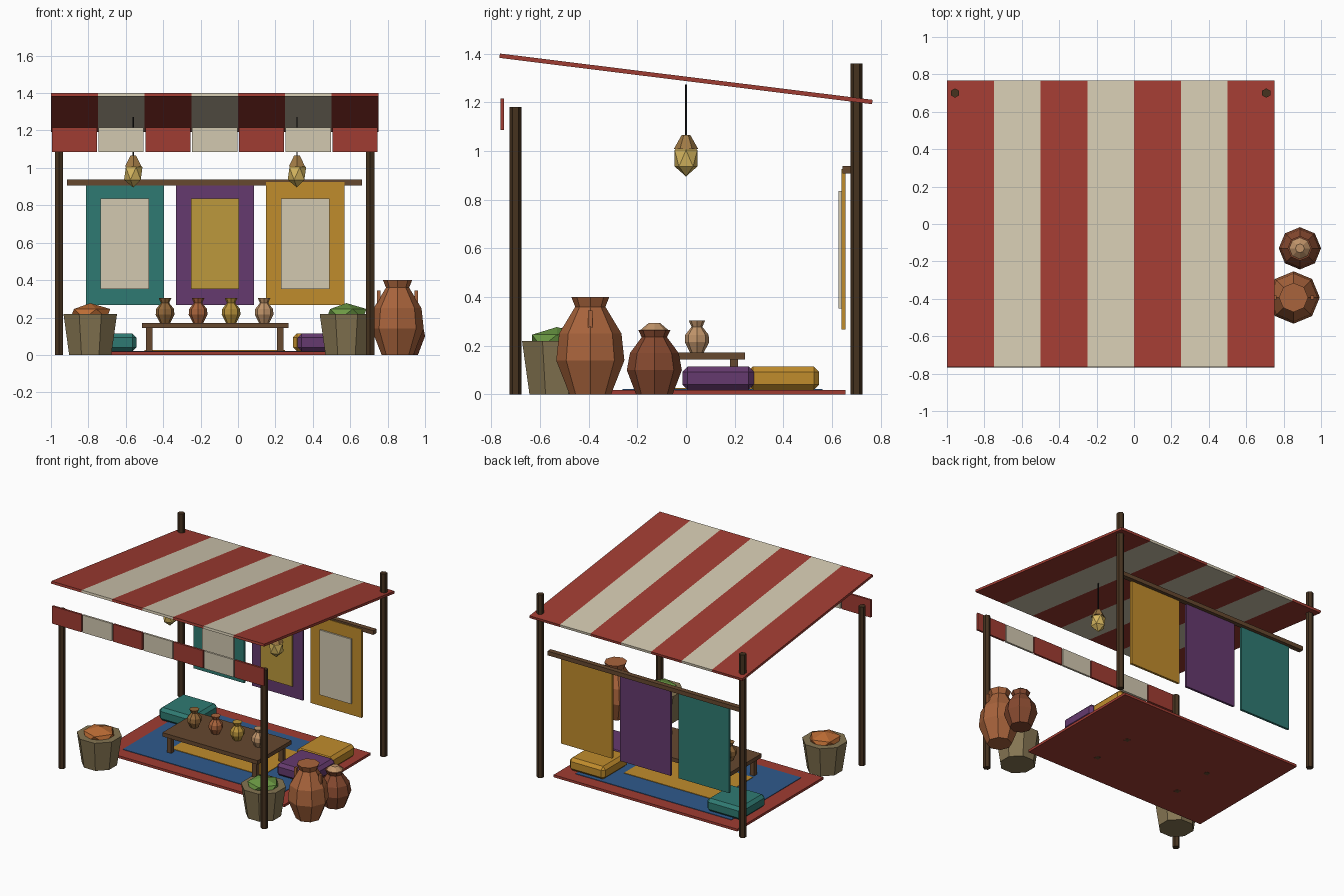
import bpy, bmesh, math
from math import sin, cos, pi

if "Cube" in bpy.data.objects:
    bpy.data.objects.remove(bpy.data.objects["Cube"])

CX = -0.125  # stall centre line
mats = {}
HEX = dict(red='A03C32', cream='D2C8B0', wood='66482F', dark='46321F', blue='2F5A8C',
           gold='C08C2C', teal='2F7A72', purple='653A6E', clay='A9643C', brown='86492F',
           tan='C0946A', ochre='94693A', yellow='B8923A', basket='857552', orange='BC6C34',
           green='6C9A44', glow='D8B860', cap='A07A45', black='1C1A18', mustard='BC983C')


def mat(name):
    if name not in mats:
        m = bpy.data.materials.new(name)
        rgb = [int(HEX[name][i:i + 2], 16) / 255 for i in (0, 2, 4)]
        m.diffuse_color = [c / 12.92 if c < 0.04 else ((c + 0.055) / 1.055) ** 2.4 for c in rgb] + [1]
        m.use_nodes = True
        m.node_tree.nodes["Principled BSDF"].inputs["Base Color"].default_value = m.diffuse_color
        mats[name] = m
    return mats[name]


def finish(bm, name, color):
    bmesh.ops.recalc_face_normals(bm, faces=bm.faces)
    me = bpy.data.meshes.new(name)
    bm.to_mesh(me)
    bm.free()
    ob = bpy.data.objects.new(name, me)
    bpy.context.collection.objects.link(ob)
    me.materials.append(mat(color))
    return ob


def box(name, x, y, z, color, bevel=0):
    """Box from (min, max) ranges on each axis."""
    bm = bmesh.new()
    bmesh.ops.create_cube(bm, size=1)
    for v in bm.verts:
        v.co = [(r[0] + r[1]) / 2 + c * (r[1] - r[0]) for r, c in zip((x, y, z), v.co)]
    if bevel:
        bmesh.ops.bevel(bm, geom=bm.edges[:], offset=bevel, segments=1, affect='EDGES')
    return finish(bm, name, color)


def lathe(name, x, y, profile, color, sides=8, start=pi / 2):
    """Faceted solid from (radius, z) points, capped at both ends."""
    bm = bmesh.new()
    rings = []
    for r, z in profile:
        angles = [start + 2 * pi * i / sides for i in range(sides)]
        rings.append([bm.verts.new((x + r * cos(a), y + r * sin(a), z)) for a in angles])
    for lo, hi in zip(rings, rings[1:]):
        for i in range(sides):
            j = (i + 1) % sides
            bm.faces.new((lo[i], lo[j], hi[j], hi[i]))
    bm.faces.new(rings[0])
    bm.faces.new(rings[-1])
    return finish(bm, name, color)


def gem(name, loc, scale, color):
    bm = bmesh.new()
    bmesh.ops.create_icosphere(bm, subdivisions=1, radius=1)
    for v in bm.verts:
        v.co = [l + s * c for l, s, c in zip(loc, scale, v.co)]
    return finish(bm, name, color)


# posts
for side, s in (('left', -1), ('right', 1)):
    for end, y, h in (('front', -0.70, 1.18), ('back', 0.70, 1.36)):
        lathe(f'{end}_{side}_post', CX + s * 0.832, y, [(0.025, 0), (0.025, h)], 'dark', 6)

# sloping striped canopy and front valance
for i in range(7):
    color = 'cream' if i % 2 else 'red'
    x = -1 + 0.25 * i
    stripe = box(f'canopy_stripe_{i}', (x, x + 0.2505), (-0.771, 0.771), (-0.009, 0.009), color)
    stripe.rotation_euler.x = -math.atan2(0.19, 1.53)
    stripe.location.z = 1.296
    box(f'valance_{i}', (x + 0.005, x + 0.246), (-0.762, -0.747), (1.085, 1.215), color)

# layered floor rug
for name, hx, hy, top, color in (('rug_border', 0.755, 0.505, 0.018, 'red'),
                                 ('rug_field', 0.64, 0.41, 0.022, 'blue'),
                                 ('rug_centre', 0.375, 0.22, 0.026, 'gold')):
    box(name, (CX - hx, CX + hx), (0.15 - hy, 0.15 + hy), (top - 0.018 if hx > 0.7 else 0.012, top), color)

# low table
box('table_top', (-0.513, 0.27), (-0.155, 0.242), (0.143, 0.172), 'wood')
for i, x in enumerate((-0.475, 0.225)):
    for j, y in enumerate((-0.113, 0.197)):
        box(f'table_leg_{i}{j}', (x - 0.017, x + 0.017), (y - 0.017, y + 0.017), (-0.001, 0.145), 'wood')

# small vases on the table
VASE = [(0.028, 0.172), (0.05, 0.215), (0.048, 0.245), (0.022, 0.278), (0.034, 0.304)]
for i, color in enumerate(('ochre', 'clay', 'yellow', 'tan')):
    lathe(f'small_vase_{i}', -0.39 + 0.1765 * i, 0.045, VASE, color)

# hanging lanterns
for i, x in enumerate((-0.56, 0.315)):
    gem(f'lantern_glass_{i}', (x, 0, 0.97), (0.055, 0.055, 0.075), 'glow')
    lathe(f'lantern_cap_{i}', x, 0, [(0.05, 1.008), (0.018, 1.065)], 'cap', 6)
    lathe(f'lantern_cord_{i}', x, 0, [(0.004, 1.06), (0.004, 1.272)], 'black', 6)

# display rail with hanging rugs
box('display_rail', (-0.914, 0.663), (0.643, 0.68), (0.907, 0.938), 'wood')
for i, (x, top, color, inner) in enumerate(((-0.605, 0.907, 'teal', 'cream'),
                                            (-0.123, 0.907, 'purple', 'mustard'),
                                            (0.36, 0.925, 'gold', 'cream'))):
    box(f'hanging_rug_{i}', (x - 0.209, x + 0.209), (0.638, 0.655), (0.267, top), color)
    box(f'hanging_rug_panel_{i}', (x - 0.129, x + 0.129), (0.627, 0.64), (0.353, 0.835), inner)

# floor cushions
for name, x, y, color in (('teal_cushion', -0.69, 0.40, 'teal'),
                          ('gold_cushion', 0.44, 0.40, 'gold'),
                          ('purple_cushion', 0.465, 0.132, 'purple')):
    box(name, (x - 0.147, x + 0.147), (y - 0.147, y + 0.147), (0.019, 0.115), color, 0.022)

# baskets heaped with goods
for name, x, y, goods in (('left_basket', -0.79, -0.50, 'orange'), ('right_basket', 0.58, -0.53, 'green')):
    lathe(name, x, y, [(0.122, 0), (0.155, 0.22)], 'basket', 8, pi / 8)
    gem(name + '_goods', (x, y, 0.22), (0.12, 0.12, 0.057), goods)

# large jar with handles
lathe('large_jar', 0.853, -0.393, [(0.085, 0), (0.14, 0.14), (0.128, 0.25), (0.062, 0.36), (0.078, 0.40)], 'clay')
for i, s in enumerate((-1, 1)):
    x = 0.853 + s * 0.1
    box(f'jar_handle_{i}', (x - 0.01, x + 0.01), (-0.403, -0.383), (0.255, 0.345), 'clay')

# lidded jar
lathe('lidded_jar', 0.887, -0.13, [(0.075, 0), (0.113, 0.10), (0.1, 0.17), (0.052, 0.235), (0.066, 0.265)], 'brown')
lathe('jar_lid', 0.887, -0.13, [(0.058, 0.264), (0.024, 0.293)], 'tan')
